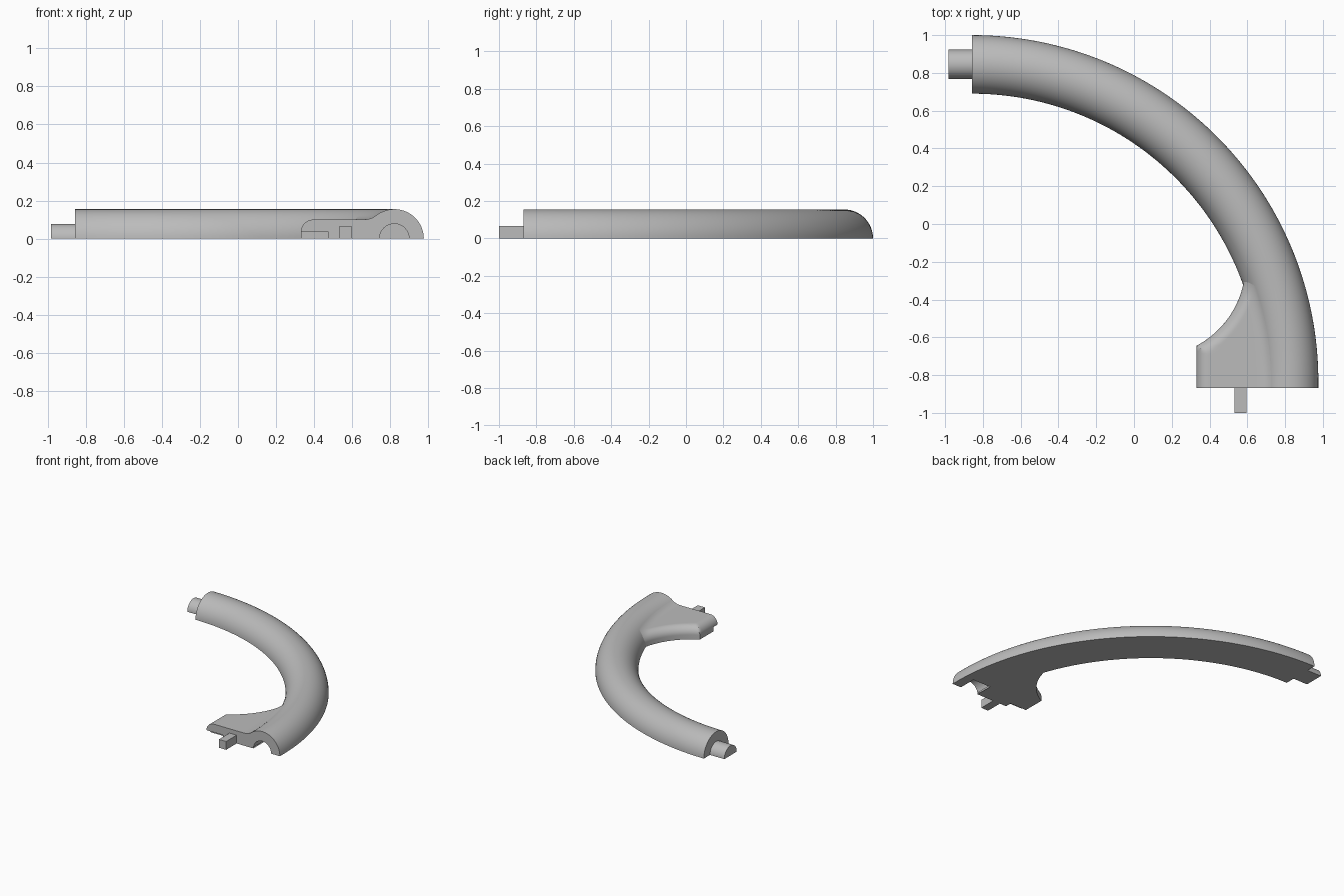
import bpy, bmesh
from math import sin, cos, pi, sqrt, hypot

cube = bpy.data.objects.get("Cube")
if cube:
    bpy.data.objects.remove(cube, do_unlink=True)

grey = bpy.data.materials.new("plain_grey")
grey.use_nodes = True
grey.diffuse_color = (0.5, 0.5, 0.5, 1)
grey.node_tree.nodes["Principled BSDF"].inputs["Base Color"].default_value = (0.5, 0.5, 0.5, 1)

# Main dimensions
CX, CY = -0.857, -0.833      # centre of the bend
BEND, TUBE = 1.678, 0.155    # bend radius, tube radius
PIN = 0.078                  # round pin and socket radius
FRONT = -0.868               # front end plane
PLATE, EDGE, FILLET = 0.10, 0.065, 0.10
LEFT = 0.33                  # outer edge of the plate
AX, AY, AR = 0.103, -0.214, 0.487   # concave cut of the plate


def loft(name, rings):
    """Closed solid through rings of equal length."""
    bm = bmesh.new()
    loops = [[bm.verts.new(p) for p in ring] for ring in rings]
    n = len(loops[0])
    for a, b in zip(loops, loops[1:]):
        for i in range(n):
            j = (i + 1) % n
            bm.faces.new((a[i], a[j], b[j], b[i]))
    bm.faces.new(loops[0])
    bm.faces.new(loops[-1])
    bmesh.ops.recalc_face_normals(bm, faces=bm.faces)
    mesh = bpy.data.meshes.new(name)
    bm.to_mesh(mesh)
    bm.free()
    mesh.materials.append(grey)
    obj = bpy.data.objects.new(name, mesh)
    bpy.context.collection.objects.link(obj)
    return obj


def round_ring(x, y, dx, dy, r, sweep=pi, steps=32):
    """Arc of points around (x, y), opened along the direction (dx, dy)."""
    count = steps + 1 if sweep < 6 else steps
    return [(x + dx * r * cos(sweep * i / steps), y + dy * r * cos(sweep * i / steps),
             r * sin(sweep * i / steps)) for i in range(count)]


def box(name, x0, x1, y0, y1, z0, z1):
    return loft(name, [[(x0, y, z0), (x1, y, z0), (x1, y, z1), (x0, y, z1)] for y in (y0, y1)])


def cut(obj, cutter):
    cutter.hide_render = True
    mod = obj.modifiers.new("cut", 'BOOLEAN')
    mod.operation = 'DIFFERENCE'
    mod.solver = 'EXACT'
    mod.object = cutter
    bpy.context.view_layer.objects.active = obj
    bpy.ops.object.modifier_apply(modifier=mod.name)
    bpy.data.objects.remove(cutter, do_unlink=True)


# Bent half tube with a short straight end
rings = []
for i in range(73):
    a = pi / 2 * (1 - i / 72)
    rings.append(round_ring(CX + BEND * cos(a), CY + BEND * sin(a), cos(a), sin(a), TUBE))
END_X = CX + BEND
rings.append(round_ring(END_X, FRONT, 1, 0, TUBE))
tube = loft("bent_half_tube", rings)

# Round socket in the front end
cut(tube, loft("socket_cutter", [round_ring(END_X, y, 1, 0, PIN, 2 * pi, 48)
                                 for y in (FRONT - 0.05, FRONT + 0.14)]))

# Half round pin on the far end
pin = loft("round_pin", [round_ring(x, CY + BEND, 0, 1, PIN) for x in (-0.983, CX)])


# Plate beside the tube, filleted into it and rounded on its free edges
def plate_height(x, y):
    u = BEND - hypot(x - CX, max(y - CY, 0))
    reach = sqrt((TUBE + FILLET) ** 2 - (PLATE + FILLET) ** 2)
    z = PLATE
    if u < reach:
        z = PLATE + FILLET - sqrt(max(FILLET ** 2 - (u - reach) ** 2, 0))
    d = max(0, min(x - LEFT, hypot(x - AX, y - AY) - AR))
    if d < EDGE:
        z -= EDGE - sqrt(EDGE ** 2 - (EDGE - d) ** 2)
    return z


def plate_ring(y, columns=48):
    left = LEFT
    if y > -0.645:
        left = max(LEFT, AX + sqrt(AR ** 2 - (y - AY) ** 2))
    right = CX + sqrt((BEND - 0.096) ** 2 - max(y - CY, 0) ** 2)
    xs = [left + (right - left) * (i / columns) ** 1.6 for i in range(columns + 1)]
    return [(x, y, plate_height(x, y)) for x in xs] + [(right, y, 0), (left, y, 0)]


rows = [FRONT + (-0.645 - FRONT) * i / 16 for i in range(17)]
rows += [-0.645 + 0.44 * i / 40 for i in range(1, 41)]
plate = loft("side_plate", [plate_ring(y) for y in rows])

# Shallow notch under the plate corner
cut(plate, box("notch_cutter", LEFT - 0.05, 0.475, FRONT - 0.05, FRONT + 0.05, -0.05, 0.035))

# Square peg on the plate
peg = box("square_peg", 0.533, 0.596, -1.0, FRONT, 0, 0.066)

# Shading
bpy.ops.object.select_all(action='DESELECT')
for obj in (tube, pin, plate, peg):
    obj.select_set(True)
bpy.context.view_layer.objects.active = tube
bpy.ops.object.shade_smooth_by_angle(angle=pi / 6)
